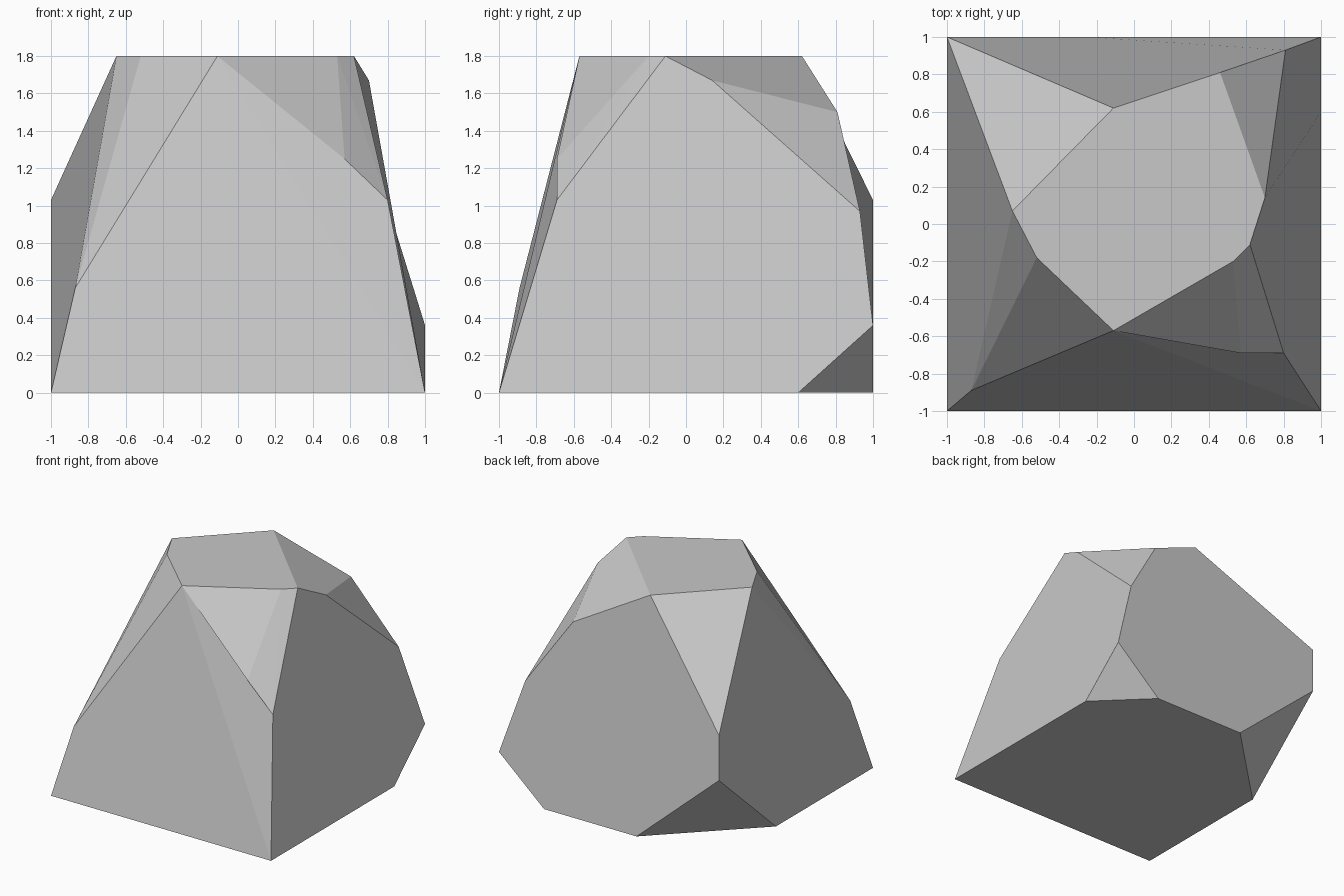
import bpy, bmesh
from math import radians
from mathutils import Vector

cube = bpy.data.objects.get("Cube")
if cube:
    bpy.data.objects.remove(cube, do_unlink=True)

# Stone colour
stone = bpy.data.materials.new("stone_grey")
stone.use_nodes = True
colour = (0.58, 0.58, 0.58, 1)
stone.diffuse_color = colour
stone.node_tree.nodes["Principled BSDF"].inputs["Base Color"].default_value = colour

# Named corners that the broad facets fan out from
HEIGHT = 1.8
front_right, front_left = (-1, -1, 0), (1, -1, 0)
left_base, back_base = (1, .6, 0), (-.25, 1, 0)
crown_tip = (-.11, -.57, HEIGHT)
low_shoulder, brow = (-.87, -.89, .56), (.57, -.69, 1.25)

# Footprint, flat crown and shoulders
foot = [front_right, front_left, left_base, (.59, 1, 0), back_base, (-1, .26, 0)]
crown = [(x, y, HEIGHT) for x, y in
         [(-.11, .62), (-.65, .07), (-.52, -.18), (.53, -.2), (.62, -.11)]]
shoulders = [(1, 1, .36), (-1, 1, .66), (-1, 1, 1.03), (.8, -.69, 1.03),
             (.81, .93, .97), (.46, .81, 1.5), (.7, .14, 1.67)]

# Wrap the corners into a faceted boulder
bm = bmesh.new()
vert = {co: bm.verts.new(co)
        for co in foot + crown + shoulders + [crown_tip, low_shoulder, brow]}
bmesh.ops.convex_hull(bm, input=bm.verts[:])
bmesh.ops.recalc_face_normals(bm, faces=bm.faces[:])
bmesh.ops.dissolve_limit(bm, angle_limit=radians(1), verts=bm.verts[:], edges=bm.edges[:])

hubs = {}


def merge(faces, hub):
    """Join faces into one facet and note the corner its folds start from."""
    for face in bmesh.ops.dissolve_faces(bm, faces=faces)["region"]:
        hubs[face] = vert[hub]


# Broad side walls, each one facet
for direction, hub in (((-1, 0, 0), front_right), ((1, 0, 0), left_base),
                       ((0, 1, 0), back_base)):
    merge([f for f in bm.faces if f.normal.dot(Vector(direction)) > .85], hub)

# Two front facets, each joined across the edge between a pair of corners
for a, b, hub in ((low_shoulder, front_left, front_right),
                  (brow, front_left, crown_tip)):
    pair = {vert[a], vert[b]}
    merge([f for f in bm.faces if pair <= set(f.verts)], hub)

# Fold every facet from its hub, keeping one shading direction per facet
bm.verts.index_update()
points = [v.co.copy() for v in bm.verts]
triangles, normals = [], []
for face in bm.faces:
    face.normal_update()
    ring = list(face.verts)
    start = ring.index(hubs.get(face, ring[0]))
    ring = [v.index for v in ring[start:] + ring[:start]]
    for second, third in zip(ring[1:], ring[2:]):
        triangles.append((ring[0], second, third))
        normals += [face.normal.copy()] * 3
bm.free()

mesh = bpy.data.meshes.new("boulder")
mesh.from_pydata(points, [], triangles)
mesh.materials.append(stone)
mesh.normals_split_custom_set(normals)
boulder = bpy.data.objects.new("boulder", mesh)
bpy.context.collection.objects.link(boulder)
